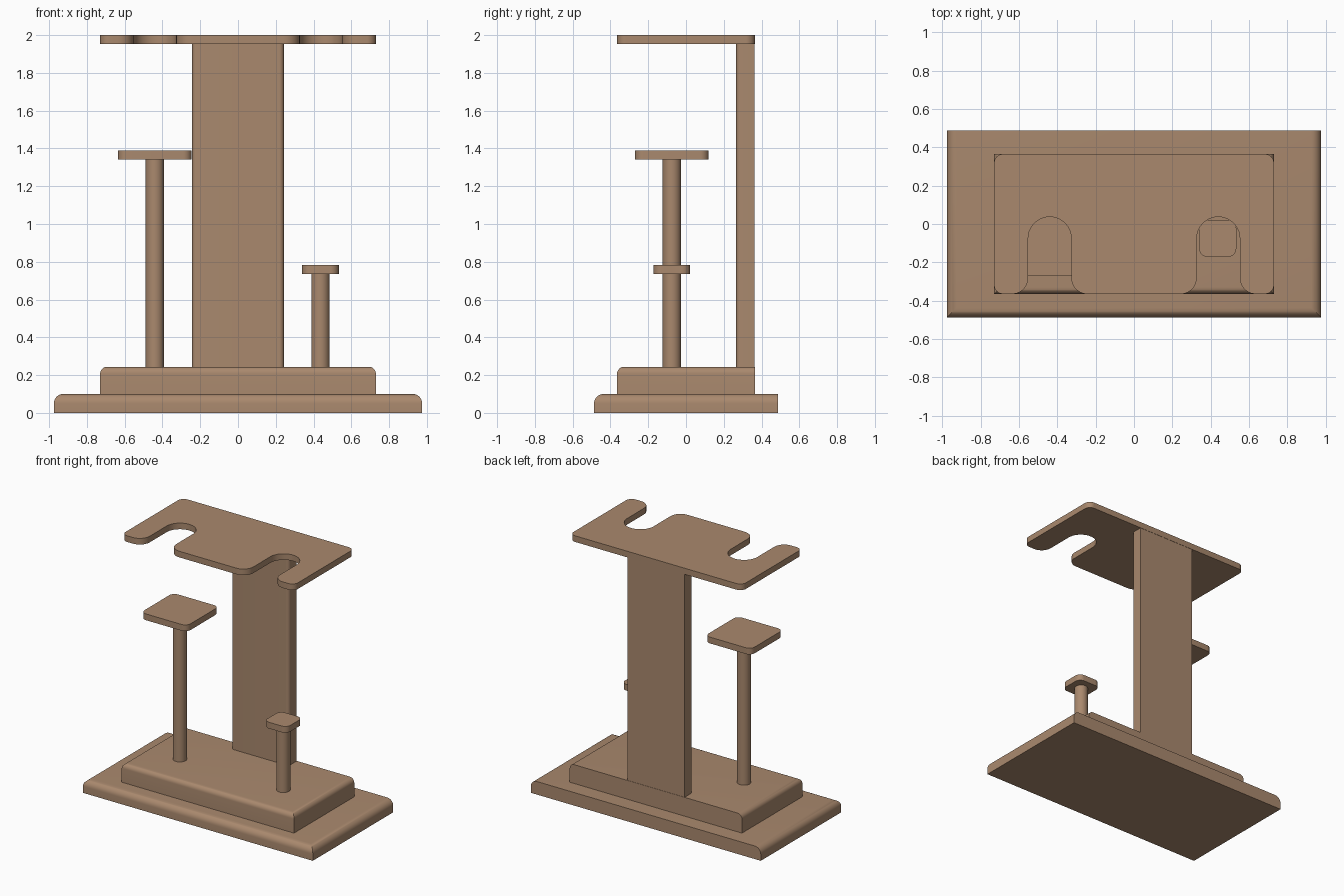
import bpy, bmesh
from math import pi, cos, sin, tan, radians
from mathutils import Vector

if "Cube" in bpy.data.objects:
    bpy.data.objects.remove(bpy.data.objects["Cube"])

wood = bpy.data.materials.new("wood")
wood.diffuse_color = (0.40, 0.25, 0.155, 1)
wood.use_nodes = True
wood.node_tree.nodes["Principled BSDF"].inputs["Base Color"].default_value = wood.diffuse_color


def finish(bm, name):
    bmesh.ops.recalc_face_normals(bm, faces=bm.faces)
    me = bpy.data.meshes.new(name)
    bm.to_mesh(me)
    bm.free()
    me.materials.append(wood)
    ob = bpy.data.objects.new(name, me)
    bpy.context.collection.objects.link(ob)
    bpy.ops.object.select_all(action='DESELECT')
    ob.select_set(True)
    bpy.context.view_layer.objects.active = ob
    bpy.ops.object.shade_smooth_by_angle(angle=radians(30))
    return ob


def fillet(corners, steps=10):
    """Round each (x, y, radius) corner of a closed outline."""
    out, n = [], len(corners)
    for i, (x, y, r) in enumerate(corners):
        p = Vector((x, y))
        if r == 0:
            out.append(p)
            continue
        a = (Vector(corners[i - 1][:2]) - p).normalized()
        b = (Vector(corners[(i + 1) % n][:2]) - p).normalized()
        half = a.angle(b) / 2
        c = p + (a + b).normalized() * (r / sin(half))
        t0, t1 = p + a * (r / tan(half)) - c, p + b * (r / tan(half)) - c
        for k in range(steps + 1):
            s = k / steps * (pi - 2 * half)
            w = pi - 2 * half
            out.append(c + (t0 * sin(w - s) + t1 * sin(s)) / sin(w))
    # drop doubled points where two arcs meet
    return [p for i, p in enumerate(out) if (p - out[i - 1]).length > 1e-5]


def slab(name, corners, z0, z1):
    bm = bmesh.new()
    face = bm.faces.new([bm.verts.new((p.x, p.y, z0)) for p in fillet(corners)])
    top = bmesh.ops.extrude_face_region(bm, geom=[face], use_keep_orig=True)["geom"]
    bmesh.ops.translate(bm, vec=(0, 0, z1 - z0),
                        verts=[v for v in top if isinstance(v, bmesh.types.BMVert)])
    return finish(bm, name)


def rectangle(x, y, hx, hy, front=0, back=0):
    return [(x - hx, y - hy, front), (x + hx, y - hy, front),
            (x + hx, y + hy, back), (x - hx, y + hy, back)]


def plinth(name, hx, hy, z0, z1, radius):
    """Box with the top edge rounded over on the front and both sides."""
    bm = bmesh.new()
    bmesh.ops.create_cube(bm, size=1)
    for v in bm.verts:
        v.co = (v.co.x * 2 * hx, v.co.y * 2 * hy, z0 + (v.co.z + 0.5) * (z1 - z0))
    edges = []
    for e in bm.edges:
        on_top = all(v.co.z > z1 - 1e-4 for v in e.verts)
        at_back = all(v.co.y > hy - 1e-4 for v in e.verts)
        if on_top and not at_back:
            edges.append(e)
    bmesh.ops.bevel(bm, geom=edges, offset=radius, segments=8, profile=0.5,
                    affect='EDGES', clamp_overlap=True)
    return finish(bm, name)


def pole(name, x, y, z0, z1, r):
    bm = bmesh.new()
    bmesh.ops.create_cone(bm, cap_ends=True, segments=48, radius1=r, radius2=r, depth=z1 - z0)
    bmesh.ops.translate(bm, verts=bm.verts, vec=(x, y, (z0 + z1) / 2))
    return finish(bm, name)


# Stepped base
plinth("base_lower", 0.975, 0.487, 0, 0.1, 0.05)
plinth("base_upper", 0.73, 0.365, 0.1, 0.244, 0.037)

# Back column, front edges rounded
slab("back_column", rectangle(0, 0.3145, 0.243, 0.0485, front=0.024), 0.244, 1.953)

# Top plate with two flared U-shaped slots, mirrored about the centre
right = [(0.327, -0.365, 0.084), (0.327, 0.037, 0.1125), (0.552, 0.037, 0.1125),
         (0.552, -0.365, 0.084), (0.73, -0.365, 0.048), (0.73, 0.365, 0.048)]
left = [(-x, y, r) for x, y, r in reversed(right)]
slab("top_plate", right + left, 1.953, 2.0)

# Raised rests on poles
for side, x, half, z in (("left", -0.44, 0.195, 1.342), ("right", 0.4365, 0.097, 0.735)):
    pole(side + "_pole", x, -0.075, 0.244, z, 0.0485)
    slab(side + "_rest", rectangle(x, -0.075, half, half, 0.045, 0.045), z, z + 0.048)
